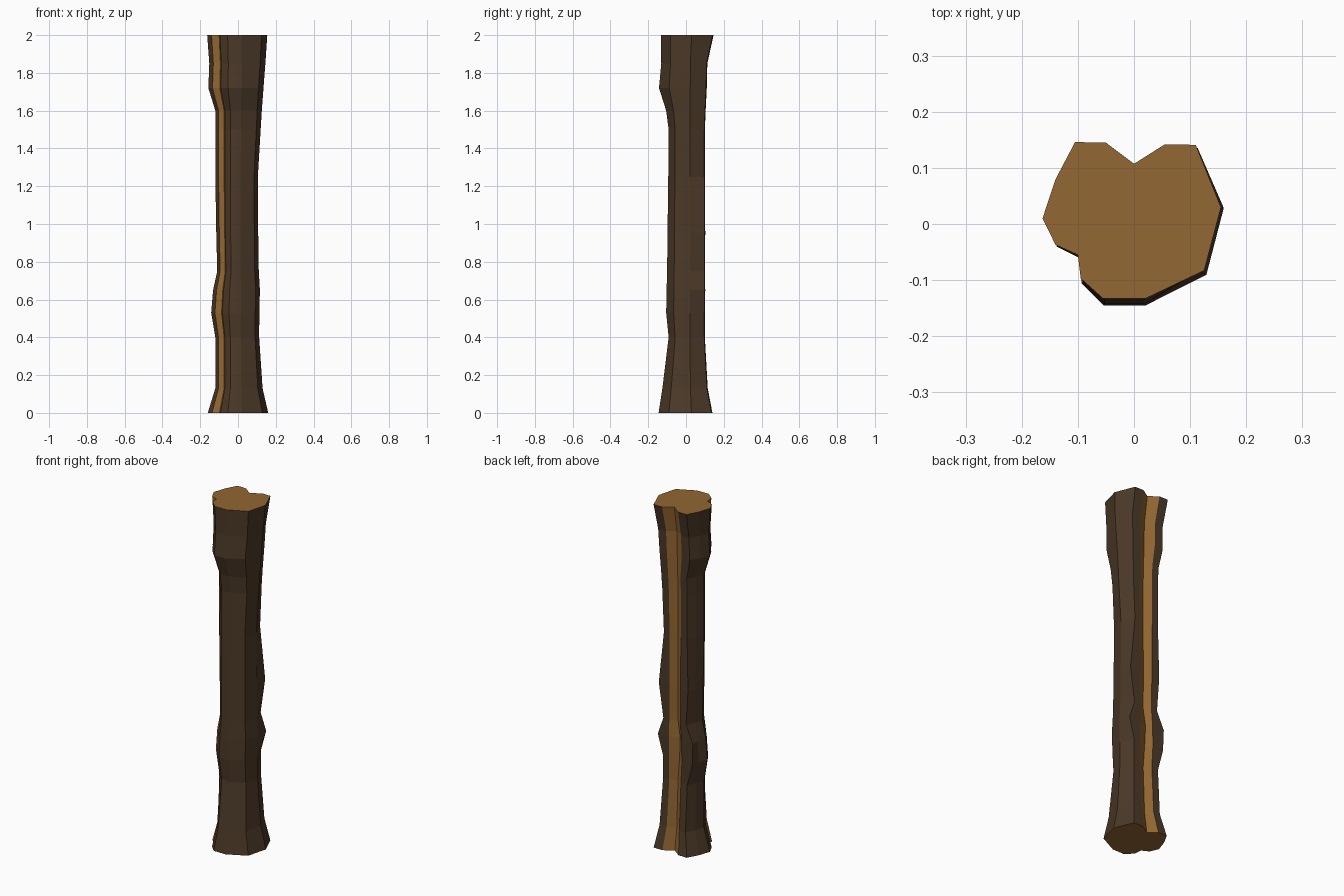
import bpy
import bmesh

old_cube = bpy.data.objects.get("Cube")
if old_cube:
    bpy.data.objects.remove(old_cube, do_unlink=True)


def make_material(name, color):
    mat = bpy.data.materials.new(name)
    mat.use_nodes = True
    mat.diffuse_color = color
    mat.node_tree.nodes["Principled BSDF"].inputs["Base Color"].default_value = color
    return mat


bark = make_material("dark bark", (0.072, 0.041, 0.021, 1))
wood = make_material("bare wood", (0.29, 0.135, 0.032, 1))

# Cross-section of the trunk, counter-clockwise, with two V-shaped grooves
section = [
    (0.155, 0.03), (0.11, 0.142), (0.055, 0.143), (0, 0.108), (-0.05, 0.146),
    (-0.105, 0.147), (-0.14, 0.08), (-0.163, 0.01), (-0.14, -0.037),
    (-0.1, -0.055), (-0.095, -0.097), (-0.055, -0.133), (0.02, -0.133),
    (0.125, -0.083),
]
back_left, back_groove, back_right, front_groove = 1, 3, 5, 9
groove_sides = {back_groove - 1, back_groove, front_groove - 1, front_groove}

x_max = max(x for x, y in section)
x_min = min(x for x, y in section)
y_max = max(y for x, y in section)
y_min = min(y for x, y in section)

# Girth along the trunk: height, then reach to the right, left, front and back
rings = [
    (0, -0.16, 0.16, -0.145, 0.14),
    (0.13, -0.12, 0.13, -0.125, 0.115),
    (0.4, -0.12, 0.112, -0.092, 0.1),
    (0.53, -0.142, 0.113, -0.105, 0.1),
    (0.65, -0.132, 0.116, -0.103, 0.102),
    (0.75, -0.11, 0.11, -0.1, 0.1),
    (0.95, -0.115, 0.107, -0.098, 0.102),
    (1.25, -0.12, 0.105, -0.094, 0.1),
    (1.5, -0.12, 0.12, -0.092, 0.1),
    (1.6, -0.12, 0.126, -0.105, 0.104),
    (1.72, -0.157, 0.135, -0.143, 0.11),
    (1.85, -0.152, 0.145, -0.131, 0.113),
    (2, -0.163, 0.155, -0.133, 0.146),
]

# Knots that push the back corners and the back groove sideways
knots = {
    0.53: {back_right: -0.02, back_groove: -0.01},
    0.65: {back_left: 0.03, back_right: -0.03, back_groove: -0.015},
    0.95: {back_left: 0.03, back_right: -0.01},
}


def ring_point(index, ring):
    """Stretch one section point to the reach of a ring."""
    z, left, right, front, back = ring
    x, y = section[index]
    x *= right / x_max if x > 0 else left / x_min
    y *= back / y_max if y > 0 else front / y_min
    x += knots.get(z, {}).get(index, 0)
    return x, y, z


# Trunk: loft the rings, then cap both sawn ends
bm = bmesh.new()
count = len(section)
loops = [[bm.verts.new(ring_point(i, ring)) for i in range(count)] for ring in rings]
for lower, upper in zip(loops, loops[1:]):
    for i in range(count):
        j = (i + 1) % count
        face = bm.faces.new((lower[i], lower[j], upper[j], upper[i]))
        face.material_index = 1 if i in groove_sides else 0
for cap in (loops[0][::-1], loops[-1]):
    bm.faces.new(cap).material_index = 1
bm.normal_update()

mesh = bpy.data.meshes.new("tree_trunk")
bm.to_mesh(mesh)
bm.free()
mesh.materials.append(bark)
mesh.materials.append(wood)
trunk = bpy.data.objects.new("tree_trunk", mesh)
bpy.context.collection.objects.link(trunk)
